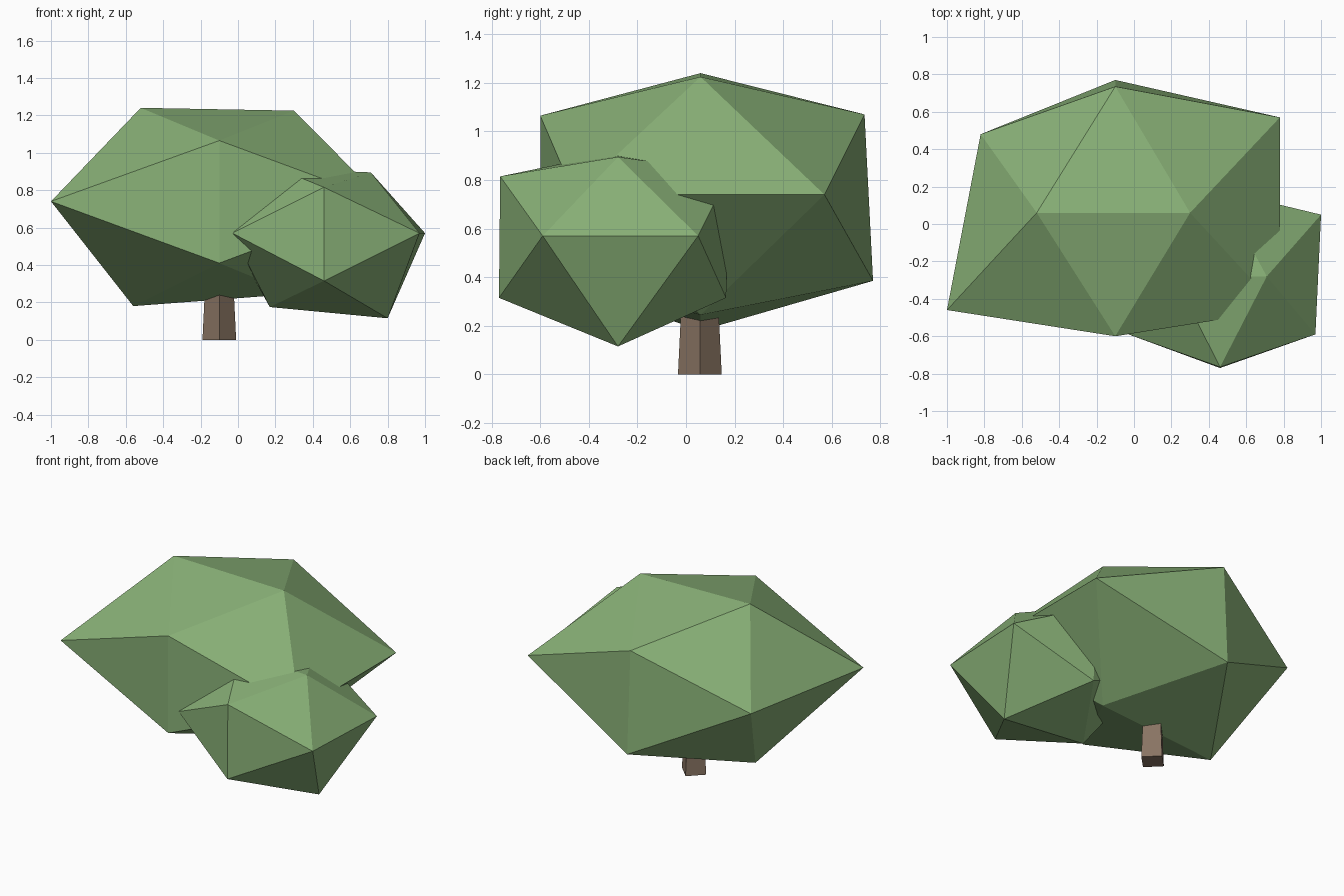
import bpy
import bmesh

cube = bpy.data.objects.get("Cube")
if cube:
    bpy.data.objects.remove(cube, do_unlink=True)


def make_material(name, color):
    mat = bpy.data.materials.new(name)
    mat.use_nodes = True
    mat.diffuse_color = (*color, 1)
    mat.node_tree.nodes["Principled BSDF"].inputs["Base Color"].default_value = (*color, 1)
    return mat


leaf_green = make_material("leaf green", (0.25, 0.44, 0.185))
bark_brown = make_material("bark brown", (0.25, 0.175, 0.125))


def finish(bm, name, mat):
    bmesh.ops.recalc_face_normals(bm, faces=bm.faces)
    mesh = bpy.data.meshes.new(name)
    bm.to_mesh(mesh)
    bm.free()
    mesh.materials.append(mat)
    obj = bpy.data.objects.new(name, mesh)
    bpy.context.collection.objects.link(obj)
    return obj


def foliage(name, ridge, ends, belt, keel):
    """Uneven twenty-sided clump spanned by its corner points."""
    bm = bmesh.new()
    for point in ridge + ends + belt + keel:
        bm.verts.new(point)
    bmesh.ops.convex_hull(bm, input=bm.verts)
    return finish(bm, name, leaf_green)


# Large main crown
foliage(
    "main_crown",
    ridge=[(-0.52, 0.06, 1.24), (0.30, 0.06, 1.225)],
    ends=[(-0.1, -0.60, 1.065), (-0.1, -0.60, 0.41),
          (-0.1, 0.735, 1.07), (-0.1, 0.77, 0.385)],
    belt=[(-1.0, -0.46, 0.74), (0.78, -0.46, 0.74),
          (0.78, 0.57, 0.74), (-0.82, 0.48, 0.74)],
    keel=[(-0.56, 0.06, 0.18), (0.30, 0.06, 0.245)],
)

# Small crown, front left
foliage(
    "small_crown",
    ridge=[(0.215, -0.28, 0.915), (0.71, -0.28, 0.895)],
    ends=[(0.46, -0.765, 0.815), (0.46, -0.77, 0.315),
          (0.46, 0.18, 0.83), (0.46, 0.165, 0.315)],
    belt=[(-0.03, -0.59, 0.57), (0.97, -0.59, 0.57),
          (1.0, 0.05, 0.57), (-0.05, 0.05, 0.57)],
    keel=[(0.17, -0.28, 0.175), (0.80, -0.28, 0.115)],
)

# Tapered four-sided trunk, corners on the axes
height = 0.35
bm = bmesh.new()
bmesh.ops.create_cone(bm, cap_ends=True, segments=4,
                      radius1=0.09, radius2=0.073, depth=height)
trunk = finish(bm, "trunk", bark_brown)
trunk.location = (-0.1, 0.057, height / 2)
